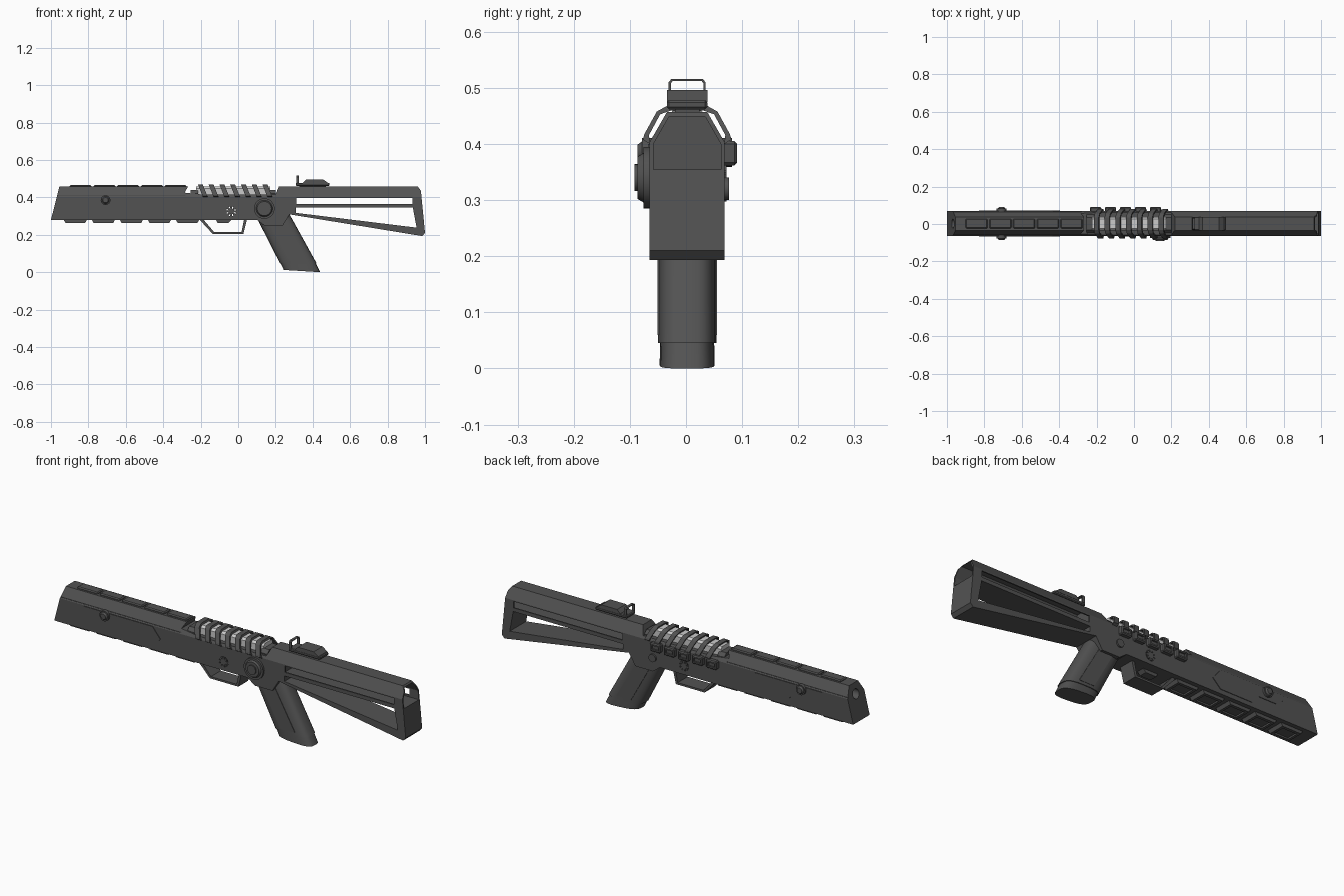
import bpy, bmesh, math
from mathutils import Vector, Matrix

if "Cube" in bpy.data.objects:
    bpy.data.objects.remove(bpy.data.objects["Cube"])

YC = 0.002  # body centre line


def material(name, v):
    m = bpy.data.materials.new(name)
    m.diffuse_color = (v, v, v, 1)
    m.use_nodes = True
    m.node_tree.nodes["Principled BSDF"].inputs["Base Color"].default_value = m.diffuse_color
    return m


DARK = material("dark_grey", 0.085)
LIGHT = material("light_grey", 0.6)


def finish(name, bm, mat=DARK, smooth=False):
    bmesh.ops.recalc_face_normals(bm, faces=bm.faces)
    me = bpy.data.meshes.new(name)
    bm.to_mesh(me)
    bm.free()
    ob = bpy.data.objects.new(name, me)
    bpy.context.collection.objects.link(ob)
    me.materials.append(mat)
    if smooth:
        bpy.context.view_layer.objects.active = ob
        bpy.ops.object.select_all(action='DESELECT')
        ob.select_set(True)
        bpy.ops.object.shade_smooth_by_angle(angle=math.radians(35))
    return ob


def prism(name, pts, a, b, axis='Y', mat=DARK, shear=0):
    """Extrude an (x,z) profile along Y, or a (y,z) profile along X."""
    bm = bmesh.new()
    put = (lambda p, t: (p[0], t + YC, p[1])) if axis == 'Y' else \
          (lambda p, t: (t + shear * (p[1] - 0.44), p[0] + YC, p[1]))
    A, B = ([bm.verts.new(put(p, t)) for p in pts] for t in (a, b))
    bm.faces.new(A)
    bm.faces.new(B[::-1])
    n = len(pts)
    for i in range(n):
        j = (i + 1) % n
        bm.faces.new((A[i], A[j], B[j], B[i]))
    return finish(name, bm, mat)


def box(name, x0, x1, y0, y1, z0, z1, bevel=0.0, mat=DARK):
    bm = bmesh.new()
    bmesh.ops.create_cube(bm, size=1)
    bmesh.ops.scale(bm, vec=(x1 - x0, y1 - y0, z1 - z0), verts=bm.verts)
    bmesh.ops.translate(bm, vec=((x0 + x1) / 2, (y0 + y1) / 2 + YC, (z0 + z1) / 2), verts=bm.verts)
    if bevel:
        bmesh.ops.bevel(bm, geom=bm.edges[:], offset=bevel, segments=1, affect='EDGES')
    return finish(name, bm, mat)


def cyl(name, x, z, r, y0, y1, n=24, axis='Y', r2=None):
    bm = bmesh.new()
    bmesh.ops.create_cone(bm, cap_ends=True, segments=n, radius1=r, radius2=r2 or r, depth=abs(y1 - y0))
    if axis == 'Y':  # radius1 lies at y0
        rot = Matrix.Rotation(math.radians(-90 if y1 > y0 else 90), 3, 'X')
        mid = (x, (y0 + y1) / 2 + YC, z)
    else:
        rot, mid = Matrix.Rotation(math.radians(90), 3, 'Y'), ((y0 + y1) / 2, x + YC, z)
    bmesh.ops.rotate(bm, verts=bm.verts, matrix=rot)
    bmesh.ops.translate(bm, verts=bm.verts, vec=mid)
    return finish(name, bm, smooth=True)


def boolean(ob, cutter, op='DIFFERENCE'):
    m = ob.modifiers.new("cut", 'BOOLEAN')
    m.operation, m.solver, m.object = op, 'EXACT', cutter
    bpy.context.view_layer.objects.active = ob
    bpy.ops.object.modifier_apply(modifier=m.name)
    bpy.data.objects.remove(cutter)


def section(w, t, z0, zc, z1):
    return [(-w, z0), (w, z0), (w, zc), (t, z1), (-t, z1), (-w, zc)]


BODY = section(0.067, 0.036, 0.1, 0.403, 0.457)

# forend with slanted muzzle and bore
forend = prism("forend", [(-1, 0.28), (-0.19, 0.28), (-0.19, 0.415), (-0.285, 0.425),
                          (-0.268, 0.457), (-0.955, 0.457)], -0.1, 0.1)
boolean(forend, prism("cutter", BODY, -1.1, 0, 'X'), 'INTERSECT')
boolean(forend, cyl("cutter", 0, 0.405, 0.024, -1.1, -0.8, axis='X'))
for s in (-1, 1):  # side grooves
    boolean(forend, box("cutter", -1.1, -0.28, s * 0.066 - 0.004, s * 0.066 + 0.004, 0.408, 0.416))

# top and bottom rail pads
for i in range(5):
    x = -0.9 + i * 0.127
    box("top_pad", x, x + 0.117, -0.026, 0.026, 0.45, 0.465, 0.005)
    x = -0.935 + i * 0.15
    pad = prism("bottom_pad", [(x, 0.285), (x + 0.13, 0.285), (x + 0.118, 0.264), (x + 0.012, 0.264)],
                -0.045, 0.045)
    boolean(pad, box("cutter", x + 0.025, x + 0.105, -0.03, 0.03, 0.25, 0.272))

# side panels and bolt knobs on the forend
panel = [(-0.83, 0.4), (-0.44, 0.4), (-0.395, 0.345), (-0.44, 0.302),
         (-0.62, 0.302), (-0.66, 0.345), (-0.76, 0.345)]
for s in (-1, 1):
    prism("forend_panel", panel, s * 0.06, s * 0.07)
    cyl("forend_knob", -0.708, 0.385, 0.026, s * 0.06, s * 0.08, 20)
    cyl("forend_knob_cap", -0.708, 0.385, 0.02, s * 0.08, s * 0.088, 20, r2=0.014)

# receiver with a see-through ring
receiver = prism("receiver", [(-0.195, 0.28), (0.1, 0.28), (0.14, 0.25), (0.24, 0.25), (0.28, 0.315),
                              (0.24, 0.415), (-0.195, 0.415)], -0.1, 0.1)
boolean(receiver, prism("cutter", BODY, -0.5, 0.5, 'X'), 'INTERSECT')
boolean(receiver, cyl("cutter", -0.037, 0.325, 0.026, -0.2, 0.2))
cyl("ring_core", -0.037, 0.325, 0.016, -0.07, 0.07)
for i in range(8):
    a = i * math.pi / 4
    cyl("ring_tooth", -0.037 + 0.021 * math.cos(a), 0.325 + 0.021 * math.sin(a), 0.0065, -0.07, 0.07, 6)

# selector dial on the front side, small pin on the back
cyl("dial_base", 0.14, 0.34, 0.055, -0.06, -0.078, 32)
cyl("dial_ring", 0.14, 0.34, 0.044, -0.078, -0.088, 32, r2=0.038)
cyl("dial_cap", 0.14, 0.34, 0.024, -0.088, -0.094, 24)
cyl("back_pin", 0.14, 0.32, 0.02, 0.06, 0.075, 20)

# light core under slanted cooling ribs
prism("core", section(0.036, 0.026, 0.4, 0.448, 0.459), -0.225, 0.17, 'X', LIGHT)
half = [(0.066, 0.4), (0.079, 0.408), (0.076, 0.418), (0.054, 0.458), (0.034, 0.469)]
inner = [(0.028, 0.46), (0.048, 0.453), (0.068, 0.416)]
arch = half + [(-y, z) for y, z in half[::-1]] + [(-y, z) for y, z in inner[::-1]] + inner[::-1][::-1]
for i in range(7):
    x = -0.19 + i * 0.0575
    prism("cooling_rib", arch, x - 0.013, x + 0.013, 'X', shear=-0.4)
for x in (-0.235, 0.18):
    prism("rib_end_block", section(0.05, 0.034, 0.4, 0.42, 0.438), x - 0.02, x + 0.02, 'X')
for i in range(5):  # vents along the back side
    x = -0.235 + i * 0.08
    vent = box("side_vent", x, x + 0.06, 0.06, 0.089, 0.362, 0.405, 0.005)
    boolean(vent, box("cutter", x + 0.012, x + 0.048, 0.08, 0.1, 0.374, 0.393))

# trigger guard and trigger
outer = [(-0.21, 0.285), (-0.135, 0.204), (0.028, 0.204), (0.048, 0.285)]
guard = prism("trigger_guard", outer, -0.04, 0.04)
boolean(guard, prism("cutter", [(-0.185, 0.281), (-0.128, 0.214), (0.018, 0.214), (0.032, 0.281)], -0.1, 0.1))
prism("trigger", [(-0.12, 0.285), (-0.03, 0.285), (-0.05, 0.264), (-0.11, 0.264)], -0.02, 0.02)


# grip lofted from rounded slices
def loft(name, levels, n=32):
    bm = bmesh.new()
    rings = []
    for x0, x1, z0, z1, w in levels:
        ring = []
        for k in range(n):
            a = 2 * math.pi * k / n
            c, s = math.cos(a), math.sin(a)
            u = math.copysign(abs(c) ** 0.7, c)
            v = math.copysign(abs(s) ** 0.6, s)
            t = (u + 1) / 2
            ring.append(bm.verts.new((x0 + (x1 - x0) * t, YC + w * v, z0 + (z1 - z0) * t)))
        rings.append(ring)
    for A, B in zip(rings, rings[1:]):
        for k in range(n):
            bm.faces.new((A[k], A[(k + 1) % n], B[(k + 1) % n], B[k]))
    bm.faces.new(rings[0])
    bm.faces.new(rings[-1])
    return finish(name, bm, smooth=True)


loft("grip", [(0.1, 0.27, 0.29, 0.32, 0.052), (0.225, 0.422, 0.045, 0.045, 0.052)])
loft("grip_base", [(0.222, 0.41, 0.06, 0.06, 0.048), (0.245, 0.44, 0.012, 0.0, 0.049)])
side = [(0.17, 0.25), (0.24, 0.27), (0.36, 0.06), (0.275, 0.06)]
for s in (-1, 1):
    prism("grip_panel", side, s * 0.04, s * 0.053)

# skeleton stock: triangular window, side slot and hollow upper tube
stock = prism("stock", [(0.19, 0.3), (0.27, 0.31), (0.985, 0.193), (1.0, 0.21), (0.978, 0.435),
                        (0.962, 0.457), (0.218, 0.457), (0.2, 0.415), (0.19, 0.4)], -0.1, 0.1)
boolean(stock, prism("cutter", BODY, 0, 1.1, 'X'), 'INTERSECT')
boolean(stock, prism("cutter", [(0.31, 0.345), (0.935, 0.345), (0.955, 0.238), (0.31, 0.317)], -0.2, 0.2))
boolean(stock, prism("cutter", section(0.06, 0.032, 0.355, 0.4, 0.449), 0.3, 1.1, 'X'))
boolean(stock, box("cutter", 0.313, 0.933, -0.2, 0.2, 0.364, 0.397))

# rear sight with wire loop
box("sight_base", 0.31, 0.49, -0.036, 0.036, 0.462, 0.478, 0.004)
box("sight_foot", 0.33, 0.47, -0.022, 0.022, 0.45, 0.465)
prism("sight_block", [(0.345, 0.475), (0.365, 0.496), (0.455, 0.496), (0.485, 0.475)], -0.036, 0.036)
loop = [(-0.033, 0.47), (-0.033, 0.51), (-0.028, 0.516), (0.028, 0.516), (0.033, 0.51), (0.033, 0.47),
        (0.029, 0.47), (0.029, 0.508), (0.026, 0.512), (-0.026, 0.512), (-0.029, 0.508), (-0.029, 0.47)]
prism("sight_loop", loop, 0.313, 0.327, 'X')
